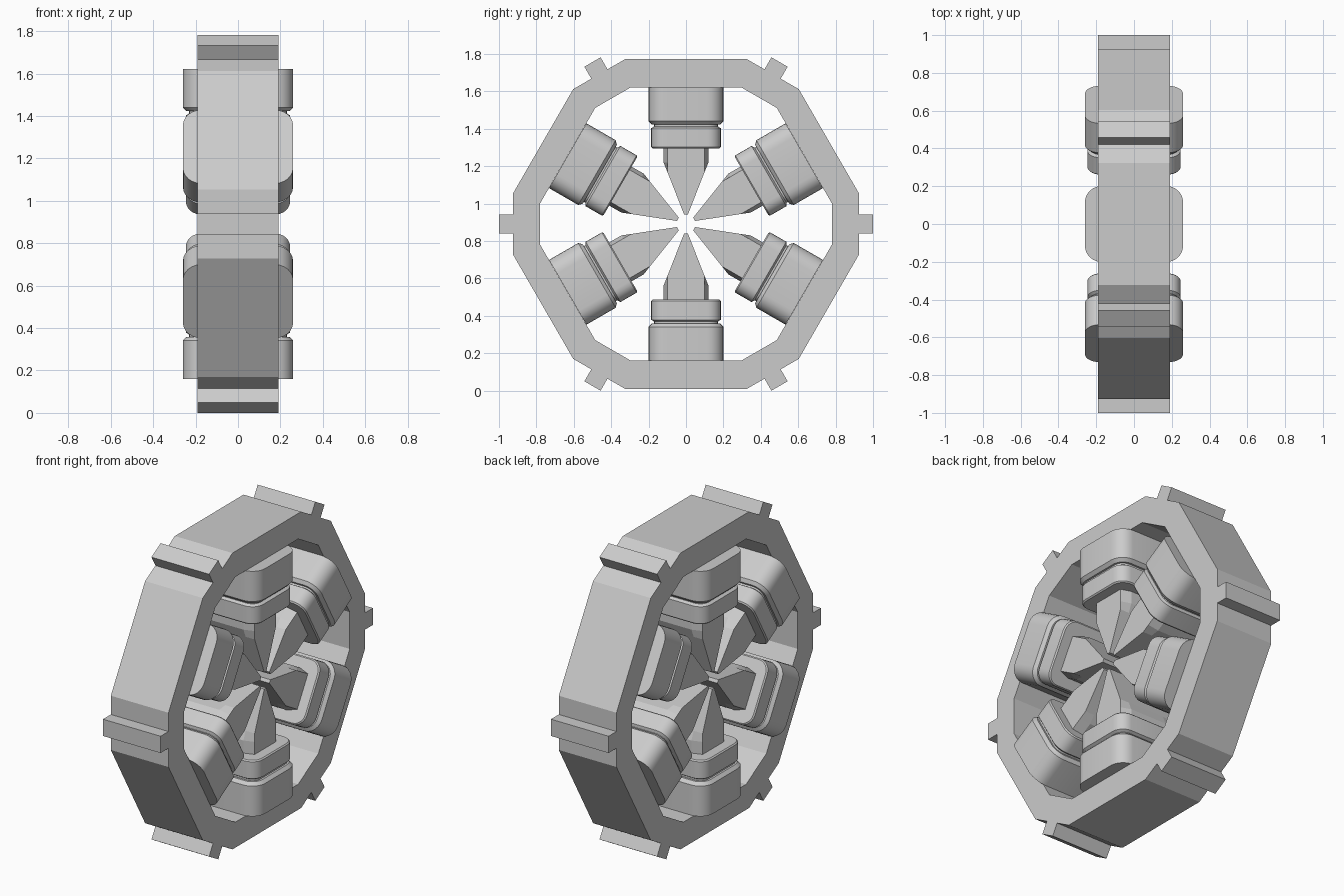
import bpy, bmesh, math

cube = bpy.data.objects.get("Cube")
if cube:
    bpy.data.objects.remove(cube)

CENTRE_Z = 0.891
HALF_DEPTH = 0.19

grey = bpy.data.materials.new("plain_grey")
grey.use_nodes = True
grey.diffuse_color = (0.6, 0.6, 0.6, 1)
grey.node_tree.nodes["Principled BSDF"].inputs["Base Color"].default_value = (0.6, 0.6, 0.6, 1)


def place(x, t, d, angle):
    """Depth x, tangential offset t, distance d from the hub."""
    c, s = math.cos(angle), math.sin(angle)
    return (x, d * c - t * s, CENTRE_Z + d * s + t * c)


def loft(name, rings, closed=False, smooth=False):
    """Skin matching rings of points; cap the ends unless the loft is closed."""
    bm = bmesh.new()
    loops = [[bm.verts.new(p) for p in ring] for ring in rings]
    pairs = list(zip(loops, loops[1:]))
    if closed:
        pairs.append((loops[-1], loops[0]))
    else:
        bm.faces.new(loops[0])
        bm.faces.new(loops[-1])
    for a, b in pairs:
        for i in range(len(a)):
            j = (i + 1) % len(a)
            bm.faces.new((a[i], a[j], b[j], b[i]))
    bmesh.ops.recalc_face_normals(bm, faces=bm.faces[:])
    mesh = bpy.data.meshes.new(name)
    bm.to_mesh(mesh)
    bm.free()
    mesh.materials.append(grey)
    obj = bpy.data.objects.new(name, mesh)
    bpy.context.collection.objects.link(obj)
    if smooth:
        bpy.ops.object.select_all(action='DESELECT')
        obj.select_set(True)
        bpy.context.view_layer.objects.active = obj
        bpy.ops.object.shade_smooth_by_angle(angle=math.radians(25))
    return obj


def rounded_rect(hx, ht, radius, steps=6):
    pts = []
    corners = ((1, 1), (-1, 1), (-1, -1), (1, -1))
    for q, (sx, st) in enumerate(corners):
        for k in range(steps + 1):
            a = math.pi / 2 * (q + k / steps)
            pts.append((sx * (hx - radius) + radius * math.cos(a),
                        st * (ht - radius) + radius * math.sin(a)))
    return pts


def cut_rect(xa, ta, xb, tb):
    """Eight-point section: side face at xa, tangential face at tb."""
    return [(xa, ta), (xb, tb), (-xb, tb), (-xa, ta),
            (-xa, -ta), (-xb, -tb), (xb, -tb), (xa, -ta)]


def radial_loft(name, sections, angle, smooth=False):
    rings = [[place(x, t, d, angle) for x, t in pts] for d, pts in sections]
    return loft(name, rings, smooth=smooth)


# Outer twelve-sided ring with alternating long and short sides
def ring_loop(radius, half_angle, x):
    angles = [math.radians(60 * k + s * half_angle) for k in range(6) for s in (-1, 1)]
    return [place(x, 0, radius, a) for a in angles]


loft("outer_ring", [ring_loop(0.94, 9.9, -HALF_DEPTH), ring_loop(0.94, 9.9, HALF_DEPTH),
                    ring_loop(0.788, 8, HALF_DEPTH), ring_loop(0.788, 8, -HALF_DEPTH)],
     closed=True)

# Stepped, rounded housing as (distance, inset from the full size)
HOUSING = [(0.73, 0), (0.55, 0), (0.532, 0.018), (0.532, 0.03), (0.522, 0.03),
           (0.512, 0.014), (0.412, 0.014), (0.405, 0.021)]

# Chamfered bar tapering to a thin blade at the hub
BLADE = [(0.43, cut_rect(0.18, 0.1, 0.12, 0.12)),
         (0.33, cut_rect(0.18, 0.1, 0.12, 0.12)),
         (0.28, cut_rect(0.18, 0.1, 0.12, 0.1)),
         (0.05, cut_rect(0.18, 0.01, 0.12, 0.01))]

for k in range(6):
    # Outer lug on each short side
    lug = [(x, t) for x, t in ((-1, -1), (1, -1), (1, 1), (-1, 1))]
    lug = [(x * HALF_DEPTH, t * 0.05) for x, t in lug]
    radial_loft(f"outer_lug_{k + 1}", [(0.9, lug), (1.0, lug)], math.radians(60 * k))

    # Housing and blade on each long side
    angle = math.radians(60 * k + 30)
    sections = [(d, rounded_rect(0.26 - i, 0.2 - i, 0.085 - i)) for d, i in HOUSING]
    radial_loft(f"housing_{k + 1}", sections, angle, smooth=True)
    radial_loft(f"blade_{k + 1}", BLADE, angle)
